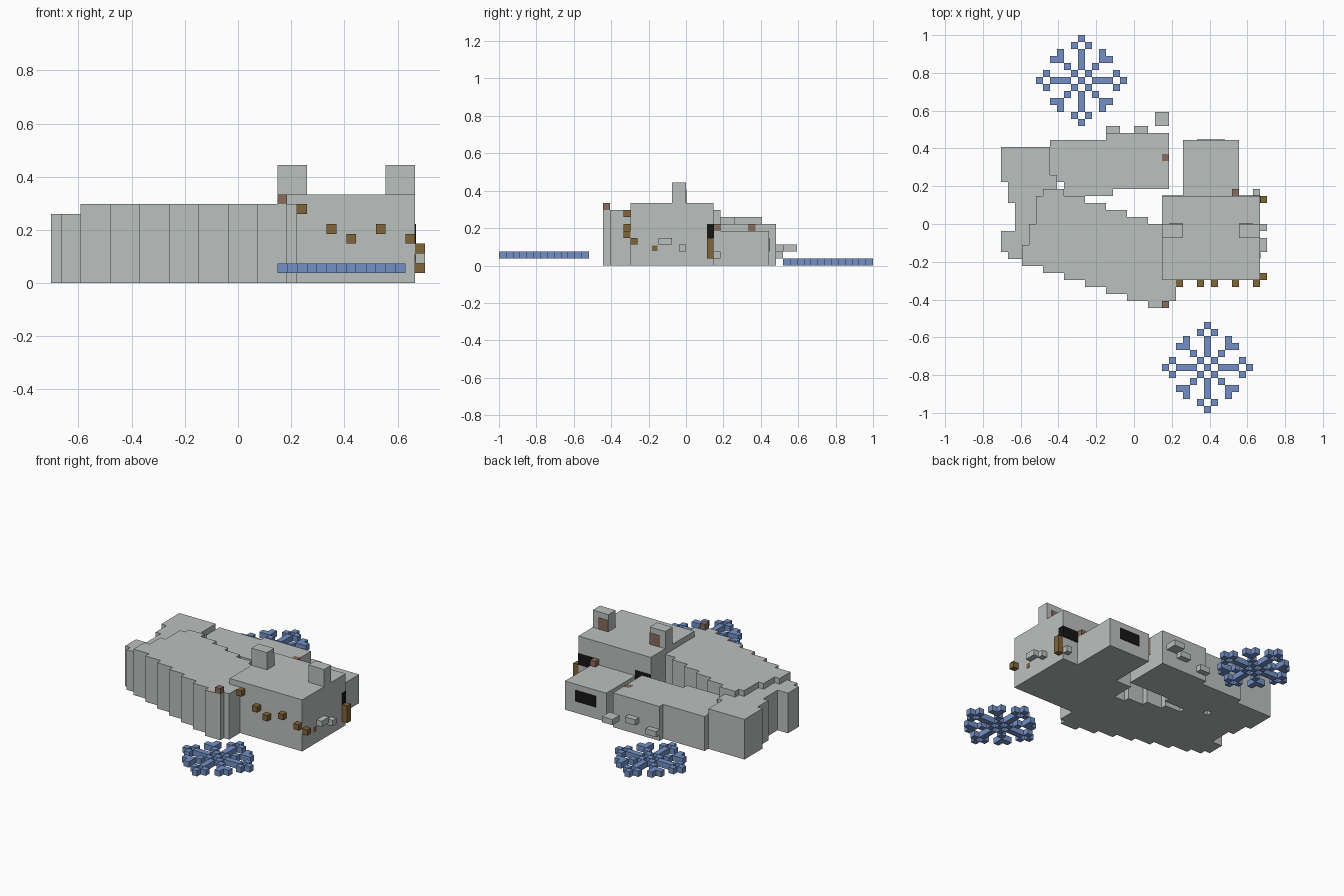
import bpy
import bmesh

if "Cube" in bpy.data.objects:
    bpy.data.objects.remove(bpy.data.objects["Cube"], do_unlink=True)

U = 2 / 54          # size of one block
MID_X, MID_Y = 19, 27


def material(name, rgb):
    m = bpy.data.materials.new(name)
    m.use_nodes = True
    col = (*rgb, 1)
    m.diffuse_color = col
    m.node_tree.nodes["Principled BSDF"].inputs["Base Color"].default_value = col
    return m


GRAY = material("pale gray", (0.50, 0.53, 0.52))
BLUE = material("frost blue", (0.17, 0.28, 0.56))
OCHRE = material("ochre brown", (0.22, 0.13, 0.04))
ROSE = material("rose brown", (0.25, 0.15, 0.11))
BLACK = material("black", (0.008, 0.008, 0.008))


def finish(bm, name, mat):
    bmesh.ops.recalc_face_normals(bm, faces=bm.faces)
    mesh = bpy.data.meshes.new(name)
    bm.to_mesh(mesh)
    bm.free()
    mesh.materials.append(mat)
    ob = bpy.data.objects.new(name, mesh)
    bpy.context.collection.objects.link(ob)
    return ob


def box(name, mat, x, y, z, grow=0.0):
    """Box from block ranges (start, end) on each axis."""
    bm = bmesh.new()
    bmesh.ops.create_cube(bm, size=1)
    for v in bm.verts:
        for k, (span, mid) in enumerate(((x, MID_X), (y, MID_Y), (z, 0))):
            side = v.co[k] * 2
            v.co[k] = ((span[0] if side < 0 else span[1]) - mid) * U + side * grow
    return finish(bm, name, mat)


def block(name, mat, i, j, k, size=(1, 1, 1)):
    return box(name, mat, (i, i + size[0]), (j, j + size[1]), (k, k + size[2]))


def cells(rects):
    return {(i, j) for a, b, c, d in rects for i in range(a, b) for j in range(c, d)}


def slab(name, mat, area, z0, z1, merge=True):
    """Raise a footprint of blocks into one shell without inner walls."""
    bm = bmesh.new()

    def quad(pts):
        bm.faces.new([bm.verts.new(((a - MID_X) * U, (b - MID_Y) * U, c * U))
                      for a, b, c in pts])

    for i, j in sorted(area):
        ring = [(i, j), (i + 1, j), (i + 1, j + 1), (i, j + 1)]
        quad([(a, b, z1) for a, b in ring])
        quad([(a, b, z0) for a, b in reversed(ring)])
        for n, (dx, dy) in enumerate(((0, -1), (1, 0), (0, 1), (-1, 0))):
            if (i + dx, j + dy) not in area:
                p, q = ring[n], ring[(n + 1) % 4]
                quad([(*p, z0), (*q, z0), (*q, z1), (*p, z1)])
    bmesh.ops.remove_doubles(bm, verts=bm.verts, dist=U / 100)
    if merge:
        bmesh.ops.dissolve_limit(bm, angle_limit=0.01, verts=bm.verts, edges=bm.edges)
    return finish(bm, name, mat)


# Body: a stepped wedge, each step three blocks wide
head_area = cells([(23, 37, 19, 31)])
steps = [(6 + 3 * n, 9 + 3 * n, 20 - n, 32 - n) for n in range(6)]
body_area = cells(steps + [(3, 4, 21, 24), (4, 5, 21, 27), (5, 6, 21, 31),
                           (24, 25, 16, 19)]) - head_area
slab("body", GRAY, body_area, 0, 8)

# Rump and hind flank sit lower, filling round the body
rump_area = cells([(0, 7, 34, 38), (0, 8, 33, 34), (1, 8, 30, 33), (2, 8, 26, 30),
                   (0, 5, 23, 26), (1, 5, 22, 23)]) - body_area
slab("rump", GRAY, rump_area, 0, 7)
flank_area = cells([(7, 15, 33, 39), (9, 16, 31, 33), (15, 24, 32, 40)])
slab("flank", GRAY, flank_area - body_area - rump_area, 0, 6)

# Head, snout and nose
box("head", GRAY, (23, 37), (19, 31), (0, 9))
box("snout", GRAY, (26, 34), (31, 39), (0, 5))
PLATE = 0.06
box("nose", BLACK, (28, 32), (39, 39 + PLATE), (2, 4))

# Ears with inner panels, and eyes that reach the head corners
for side, ear, inner, eye in (("left", 34, 34, 34), ("right", 23, 24, 23)):
    box(f"{side}_ear", GRAY, (ear, ear + 3), (25, 27), (9, 12))
    box(f"{side}_inner_ear", ROSE, (inner, inner + 2), (27, 27 + PLATE), (9, 11))
    box(f"{side}_eye", BLACK, (eye, eye + 3), (31, 31 + PLATE), (4, 6))
box("left_eye_corner", BLACK, (37, 37 + PLATE), (30, 31), (4, 6))

# Ochre spikes round the head
for n, (i, j, k) in enumerate([(25, 18, 7), (28, 18, 5), (30, 18, 4), (33, 18, 5),
                               (36, 18, 4), (37, 19, 3)]):
    block(f"ochre_stud_{n + 1}", OCHRE, i, j, k)
block("cheek_post", OCHRE, 37, 30, 1, (1, 1, 3))
box("cheek_spot", OCHRE, (37, 37 + PLATE), (22.1, 22.9), (2.1, 2.9))

# Rose studs
block("body_stud", ROSE, 23, 15, 8)
block("snout_stud", ROSE, 33, 31, 5)
box("flank_stud", ROSE, (23, 24), (36, 37), (3, 6), 0.001)

# Small gray nubs on the cheek and flank
block("cheek_nub_long", GRAY, 37, 23, 3, (1, 2, 1))
block("cheek_nub_short", GRAY, 37, 26, 2)
block("face_nub", GRAY, 36, 31, 1)
block("flank_nub_low", GRAY, 15, 40, 1, (2, 1, 1))
block("flank_nub_high", GRAY, 19, 40, 2, (2, 1, 1))
block("flank_nub_loose", GRAY, 22, 41, 2, (2, 2, 1))

# Snowflakes: one quarter of the pattern, mirrored both ways
quarter = [(0, 0), (1, 1), (2, 2), (3, 3), (3, 4), (0, 2), (0, 3), (0, 4), (0, 6), (1, 5)]
quarter.remove((2, 2))
quarter.append((2, 2))
pattern = {(sx * p, sy * q) for a, b in quarter for p, q in ((a, b), (b, a))
           for sx in (-1, 1) for sy in (-1, 1)}
for name, ci, cj, k in (("front_snowflake", 29, 6, 1), ("back_snowflake", 11, 47, 0)):
    slab(name, BLUE, {(ci + a, cj + b) for a, b in pattern}, k, k + 1, merge=False)
